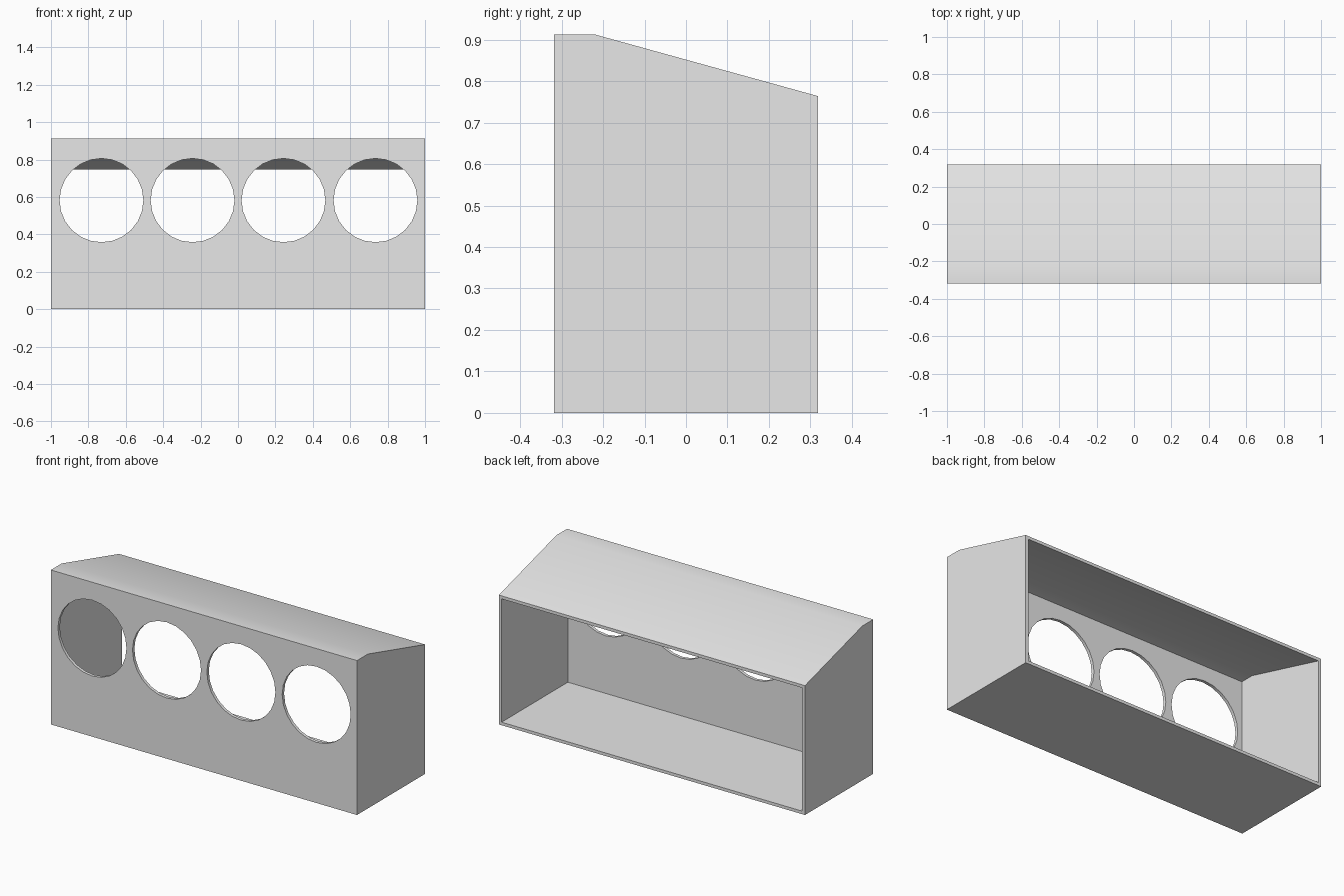
import bpy, bmesh, math
from mathutils import Matrix

cube = bpy.data.objects.get("Cube")
if cube:
    bpy.data.objects.remove(cube, do_unlink=True)

WALL = 0.018
HALF_WIDTH, HALF_DEPTH = 1.0, 0.318
TOP, BACK_TOP, FOLD_Y = 0.912, 0.764, -0.218
SLOPE = (BACK_TOP - TOP) / (HALF_DEPTH - FOLD_Y)

grey = bpy.data.materials.new("light grey")
grey.use_nodes = True
grey.diffuse_color = (0.8, 0.8, 0.8, 1)
grey.node_tree.nodes["Principled BSDF"].inputs["Base Color"].default_value = grey.diffuse_color


def make_object(name, bm):
    bmesh.ops.recalc_face_normals(bm, faces=bm.faces)
    mesh = bpy.data.meshes.new(name)
    bm.to_mesh(mesh)
    bm.free()
    mesh.materials.append(grey)
    obj = bpy.data.objects.new(name, mesh)
    bpy.context.collection.objects.link(obj)
    return obj


def side_prism(name, half_width, front, back, bottom, top):
    """Side profile with a short flat top and a sloping roof, extruded across x."""
    back_top = top + SLOPE * (back - FOLD_Y)
    profile = [(front, bottom), (back, bottom), (back, back_top), (FOLD_Y, top), (front, top)]
    bm = bmesh.new()
    face = bm.faces.new([bm.verts.new((-half_width, y, z)) for y, z in profile])
    new = bmesh.ops.extrude_face_region(bm, geom=[face])["geom"]
    verts = [v for v in new if isinstance(v, bmesh.types.BMVert)]
    bmesh.ops.translate(bm, verts=verts, vec=(2 * half_width, 0, 0))
    return make_object(name, bm)


# Housing and the hollow that opens at the back
housing = side_prism("housing", HALF_WIDTH, -HALF_DEPTH, HALF_DEPTH, 0, TOP)
hollow = side_prism("hollow_cutter", HALF_WIDTH - WALL, -HALF_DEPTH + WALL,
                    HALF_DEPTH + 0.1, WALL, TOP - WALL)

# Row of four round front openings
bm = bmesh.new()
for x in (-0.73, -0.243, 0.243, 0.735):
    place = Matrix.Translation((x, -HALF_DEPTH, 0.582)) @ Matrix.Rotation(math.pi / 2, 4, "X")
    bmesh.ops.create_cone(bm, cap_ends=True, segments=24, radius1=0.224, radius2=0.224,
                          depth=0.1, matrix=place)
holes = make_object("hole_cutter", bm)

# Cut the housing
bpy.ops.object.select_all(action="DESELECT")
bpy.context.view_layer.objects.active = housing
housing.select_set(True)
for cutter in (hollow, holes):
    cutter.hide_render = True
    mod = housing.modifiers.new("cut", "BOOLEAN")
    mod.operation = "DIFFERENCE"
    mod.solver = "EXACT"
    mod.object = cutter
    bpy.ops.object.modifier_apply(modifier=mod.name)
    bpy.data.objects.remove(cutter, do_unlink=True)

bpy.ops.object.shade_smooth_by_angle(angle=math.radians(30))
